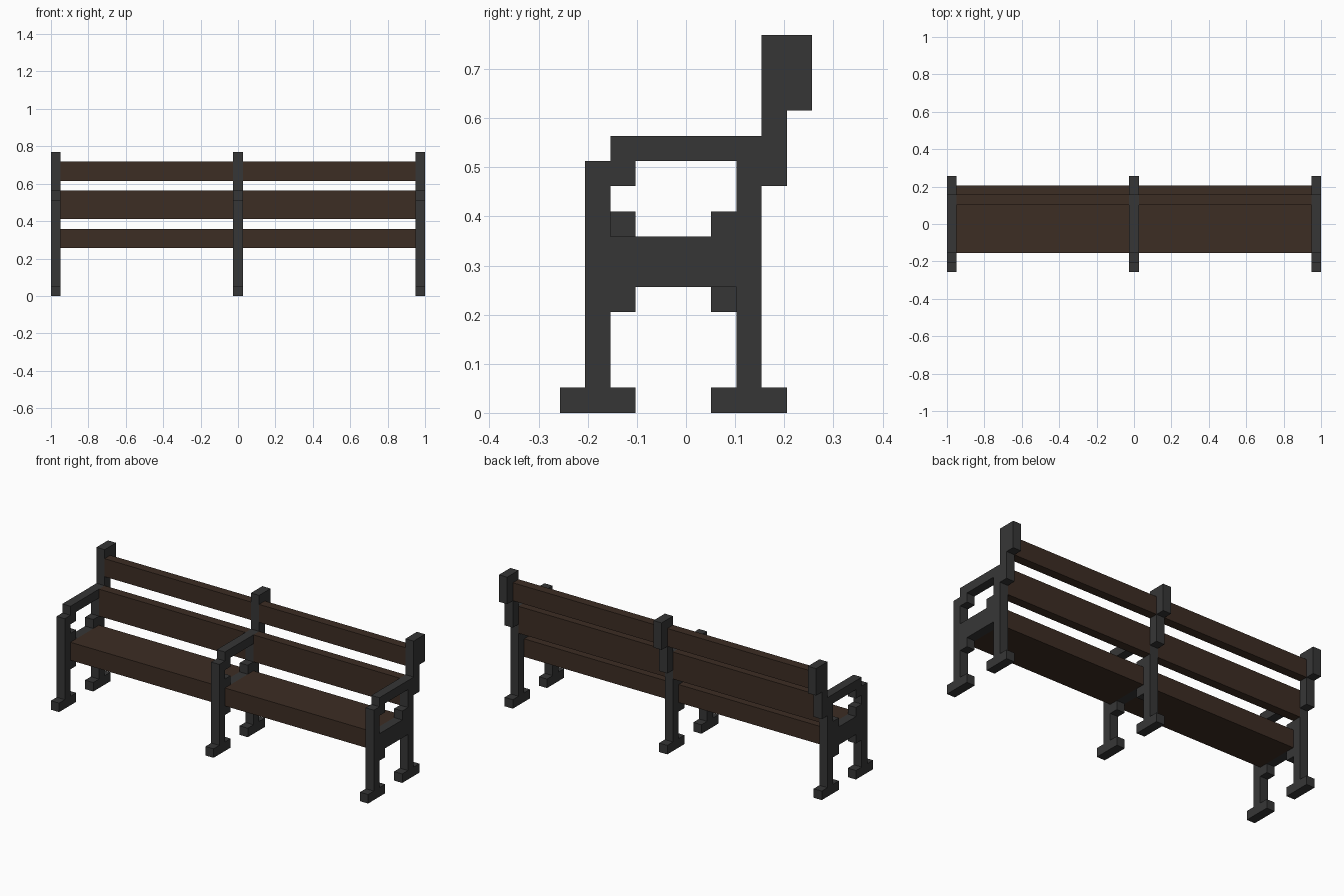
import bpy, bmesh, math

cube = bpy.data.objects.get("Cube")
if cube:
    bpy.data.objects.remove(cube, do_unlink=True)

U = 2 / 39  # one module of the blocky design


def material(name, rgb):
    m = bpy.data.materials.new(name)
    m.use_nodes = True
    m.diffuse_color = (*rgb, 1)
    bsdf = m.node_tree.nodes["Principled BSDF"]
    bsdf.inputs["Base Color"].default_value = (*rgb, 1)
    bsdf.inputs["Roughness"].default_value = 0.8
    return m


IRON = material("dark iron", (0.037, 0.037, 0.037))
WOOD = material("dark brown wood", (0.046, 0.026, 0.017))


def finish(name, bm, mat):
    mesh = bpy.data.meshes.new(name)
    bm.to_mesh(mesh)
    bm.free()
    mesh.materials.append(mat)
    obj = bpy.data.objects.new(name, mesh)
    bpy.context.scene.collection.objects.link(obj)
    return obj


def frame(name, x, rects):
    """Side frame: union of (y0, y1, z0, z1) rectangles, one module thick."""
    cells = {(y, z) for y0, y1, z0, z1 in rects
             for y in range(y0, y1) for z in range(z0, z1)}
    bm = bmesh.new()
    for y, z in sorted(cells):
        bm.faces.new([bm.verts.new((0, (y + a) * U, (z + b) * U))
                      for a, b in ((0, 0), (1, 0), (1, 1), (0, 1))])
    bmesh.ops.remove_doubles(bm, verts=bm.verts[:], dist=U * 0.01)
    bmesh.ops.recalc_face_normals(bm, faces=bm.faces[:])
    obj = finish(name, bm, IRON)
    obj.location.x = x * U
    solid = obj.modifiers.new("thickness", 'SOLIDIFY')
    solid.thickness = U
    solid.offset = 0
    flat = obj.modifiers.new("merge flat faces", 'DECIMATE')
    flat.decimate_type = 'DISSOLVE'
    flat.angle_limit = math.radians(1)


def plank(name, x0, x1, y0, y1, z0, z1):
    bm = bmesh.new()
    bmesh.ops.create_cube(bm, size=1)
    bmesh.ops.scale(bm, vec=((x1 - x0) * U, (y1 - y0) * U, (z1 - z0) * U), verts=bm.verts[:])
    bmesh.ops.translate(bm, vec=((x0 + x1) / 2 * U, (y0 + y1) / 2 * U, (z0 + z1) / 2 * U),
                        verts=bm.verts[:])
    finish(name, bm, WOOD)


# Shared frame outline: feet, legs, seat rail, armrest, stepped back post, brackets
outline = [
    (-5, -2, 0, 1), (1, 4, 0, 1),
    (-4, -3, 1, 10), (2, 3, 1, 10),
    (-3, 2, 5, 7), (-3, 3, 10, 11),
    (3, 4, 9, 15), (4, 5, 12, 15),
    (-3, -2, 4, 5), (1, 2, 7, 8), (-3, -2, 9, 10),
]
# Extra corner brackets on the middle and right frames
extra = [(-3, -2, 7, 8), (1, 2, 4, 5)]

frame("left_frame", 19, outline)
frame("middle_frame", 0, outline + extra)
frame("right_frame", -19, outline + extra)

# Wooden planks in each of the two bays
for side, x0, x1 in (("left", 0.5, 18.5), ("right", -18.5, -0.5)):
    plank(side + "_seat", x0, x1, -3, 2, 5, 7)
    plank(side + "_lower_back_slat", x0, x1, 2, 3, 8, 11)
    plank(side + "_upper_back_slat", x0, x1, 3, 4, 12, 14)
